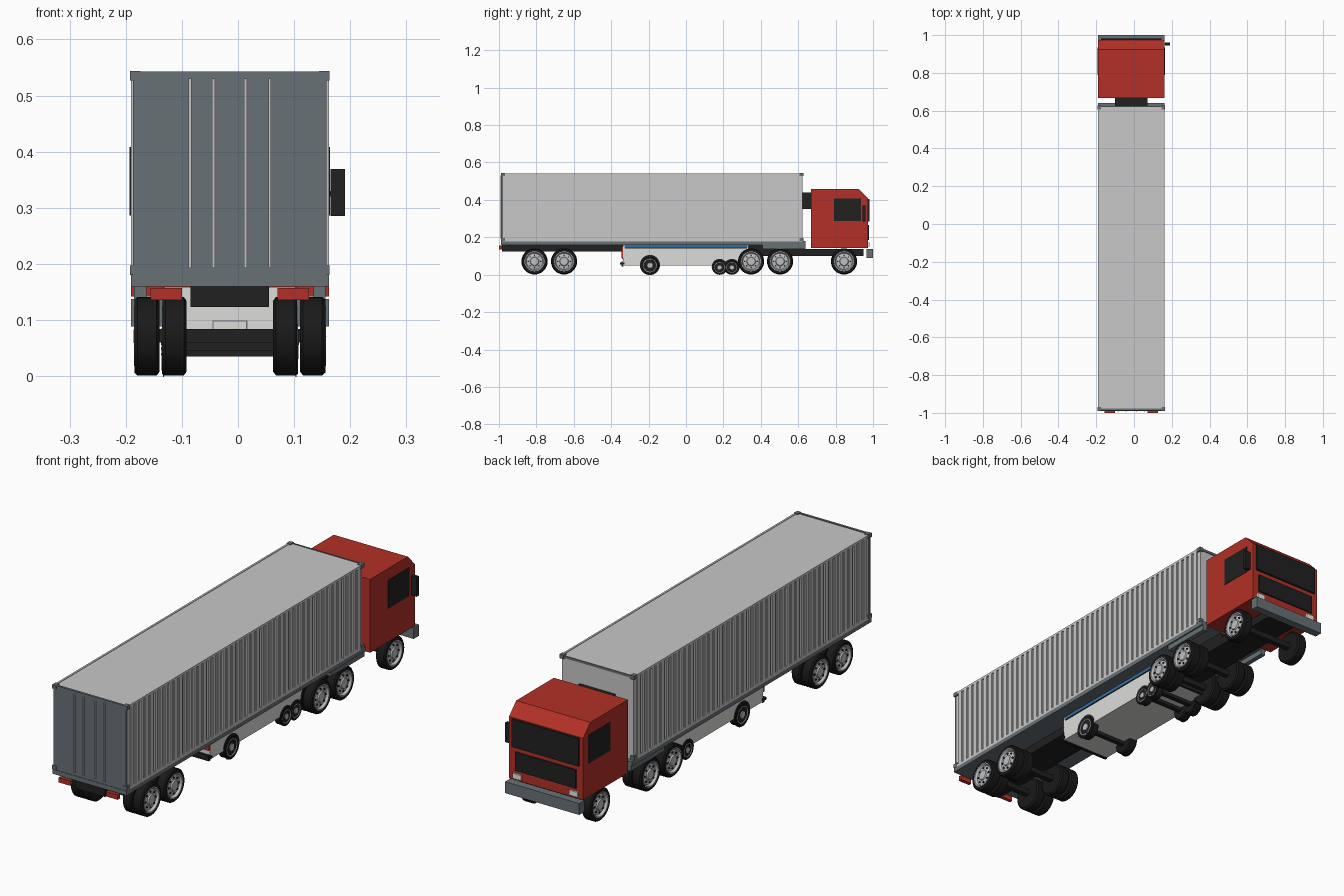
import bpy, bmesh, math
from mathutils import Matrix, Vector

cube = bpy.data.objects.get("Cube")
if cube:
    bpy.data.objects.remove(cube)

CX = -0.0145  # centre line of the vehicle


def material(name, r, g, b):
    m = bpy.data.materials.new(name)
    m.use_nodes = True
    m.diffuse_color = (r, g, b, 1)
    m.node_tree.nodes["Principled BSDF"].inputs["Base Color"].default_value = (r, g, b, 1)
    return m


RED = material("cab red", 0.45, 0.03, 0.02)
LIGHT = material("container grey", 0.58, 0.58, 0.58)
STEEL = material("steel grey", 0.14, 0.165, 0.18)
BLACK = material("frame black", 0.015, 0.015, 0.016)
TYRE = material("tyre black", 0.01, 0.01, 0.01)
RIM = material("rim silver", 0.52, 0.53, 0.55)
WHITE = material("coach white", 0.72, 0.72, 0.7)
BLUE = material("window blue", 0.03, 0.16, 0.4)
LAMP = material("lamp white", 0.8, 0.8, 0.76)


def finish(name, bm, mat, smooth=False):
    bmesh.ops.recalc_face_normals(bm, faces=bm.faces)
    mesh = bpy.data.meshes.new(name)
    bm.to_mesh(mesh)
    bm.free()
    mesh.materials.append(mat)
    ob = bpy.data.objects.new(name, mesh)
    bpy.context.collection.objects.link(ob)
    if smooth:
        bpy.ops.object.select_all(action='DESELECT')
        ob.select_set(True)
        bpy.context.view_layer.objects.active = ob
        bpy.ops.object.shade_smooth_by_angle(angle=math.radians(35))
    return ob


def boxes(name, mat, *bounds):
    """Boxes as ((x0, x1), (y0, y1), (z0, z1)), x measured from the centre line."""
    bm = bmesh.new()
    for b in bounds:
        mid = Vector([sum(p) / 2 for p in b]) + Vector((CX, 0, 0))
        size = [abs(p[1] - p[0]) for p in b]
        bmesh.ops.create_cube(bm, size=1, matrix=Matrix.Translation(mid) @ Matrix.Diagonal((*size, 1)))
    return finish(name, bm, mat)


def pair(name, mat, x, y, z):
    return boxes(name, mat, (x, y, z), ((-x[1], -x[0]), y, z))


def lathe(name, mat, profile, side, x, y, z):
    """Turn (offset, radius) points about an axle; offset runs outwards from x."""
    bm = bmesh.new()
    vs = [bm.verts.new((a, r, 0)) for a, r in profile]
    es = [bm.edges.new(p) for p in zip(vs, vs[1:])]
    bmesh.ops.spin(bm, geom=vs + es, axis=(1, 0, 0), cent=(0, 0, 0),
                   angle=math.tau, steps=32)
    bmesh.ops.remove_doubles(bm, verts=bm.verts, dist=1e-5)
    bmesh.ops.transform(bm, verts=bm.verts, matrix=Matrix.Translation((CX + side * x, y, z))
                        @ Matrix.Diagonal((side, 1, 1, 1)))
    return finish(name, bm, mat, True)


def wheel(name, side, x, y, r, w):
    """Tyre, dished rim and vent holes; x is the inner face, w the width."""
    z = r + 0.001
    lathe(name + "_tyre", TYRE, [(0, 0), (0, r * .9), (w * .12, r), (w * .88, r),
          (w, r * .93), (w, r * .75), (w * .9, r * .74)], side, x, y, z)
    lathe(name + "_rim", RIM, [(w * .9, r * .77), (w * 1.02, r * .76), (w * 1.02, r * .7),
          (w * .8, r * .62), (w * .9, r * .34), (w * 1.02, r * .3), (w * 1.04, 0)],
          side, x, y, z)
    bm = bmesh.new()
    for i in range(8):
        a = math.tau * i / 8
        at = (CX + side * (x + w * .87), y + r * .48 * math.cos(a), z + r * .48 * math.sin(a))
        bmesh.ops.create_cone(bm, cap_ends=True, segments=8, radius1=r * .06, radius2=r * .06,
                              depth=0.006, matrix=Matrix.Translation(at)
                              @ Matrix.Rotation(math.pi / 2, 4, 'Y'))
    finish(name + "_holes", bm, BLACK)


# Container shell with ribbed sides
boxes("container_body", LIGHT, ((-.171, .171), (-.98, .622), (.178, .54)))
RIBS, START, END = 48, -.965, .61
step = (END - START) / RIBS
ribs = []
for i in range(RIBS):
    y = START + step * (i + .2)
    ribs += [((s * .17, s * .1765), (y, y + step * .6), (.19, .532)) for s in (-1, 1)]
boxes("side_ribs", LIGHT, *ribs)
pair("top_side_rails", LIGHT, (.168, .1765), (-.982, .622), (.532, .542))
pair("bottom_side_rails", LIGHT, (.168, .1765), (-.982, .622), (.178, .19))
boxes("rear_doors", STEEL, ((-.1725, .1725), (-.988, -.978), (.177, .543)))
boxes("lock_rods", LIGHT, *[((x - .0025, x + .0025), (-.993, -.986), (.193, .53))
                            for x in (-.071, -.029, .028, .071)])
corners = [((s * .159, s * .178), (y, y + .022), (z, z + .017))
           for s in (-1, 1) for y in (-.99, .606) for z in (.18, .527)]
boxes("corner_castings", STEEL, *corners)
boxes("front_top_rail", STEEL, ((-.16, .16), (.62, .626), (.532, .542)))

# Trailer bed and frame
boxes("trailer_bed", STEEL, ((-.1765, .1765), (-.99, .64), (.16, .179)))
boxes("trailer_frame", BLACK, ((-.07, .07), (-.985, -.3), (.123, .161)),
      ((-.07, .07), (.3, .64), (.135, .161)))
boxes("tractor_frame", BLACK, ((-.07, .07), (.29, .95), (.1, .137)))
pair("landing_boxes", STEEL, (.149, .1705), (.41, .64), (.137, .165))
pair("tail_lights", RED, (.085, .141), (-1, -.985), (.136, .157))

# Large wheels: twin tyres on every axle but the steering one
AXLES = {"trailer_rear": -.81, "trailer_front": -.652,
         "drive_rear": .348, "drive_front": .503, "steer": .845}
for axle, y in AXLES.items():
    for side, label in ((1, "left"), (-1, "right")):
        wheel(f"{axle}_{label}_outer", side, .125, y, .07, .045)
        if axle != "steer":
            wheel(f"{axle}_{label}_inner", side, .077, y, .07, .043)
    boxes(axle + "_axle", BLACK, ((-.13, .13), (y - .012, y + .012), (.06, .084)))

# Cab: side profile extruded across the width
bm = bmesh.new()
outline = [(.668, .142), (.973, .142), (.973, .408), (.925, .458), (.668, .458)]
face = bm.faces.new([bm.verts.new((CX - .1765, y, z)) for y, z in outline])
ext = bmesh.ops.extrude_face_region(bm, geom=[face])
bmesh.ops.translate(bm, vec=(.353, 0, 0),
                    verts=[v for v in ext["geom"] if isinstance(v, bmesh.types.BMVert)])
finish("cab", bm, RED)
boxes("windscreen", BLACK, ((-.16, .16), (.97, .982), (.285, .405)))
boxes("grille", BLACK, ((-.145, .145), (.97, .979), (.185, .265)))
pair("headlights", LAMP, (.115, .155), (.97, .981), (.15, .172))
pair("side_windows", BLACK, (.17, .1785), (.79, .935), (.286, .408))
boxes("bumper", STEEL, ((-.1765, .1765), (.965, 1), (.088, .137)))
boxes("mirror", BLACK, ((.179, .205), (.945, .96), (.285, .369)))
boxes("mirror_arm", BLACK, ((.17, .185), (.95, .956), (.32, .33)))
boxes("cab_rear_unit", BLACK, ((-.085, .085), (.62, .67), (.35, .44)))

# Small coach carried beneath the bed
H = .117
boxes("coach_body", WHITE, ((-H, H), (-.338, .335), (.05, .159)))
pair("coach_windows", BLUE, (H - .004, H + .002), (-.33, .33), (.146, .159))
pair("coach_trim", BLACK, (H - .004, H + .003), (-.325, .325), (.141, .146))
boxes("coach_bumpers", BLACK, ((-H, H), (-.345, -.335), (.045, .07)),
      ((-H, H), (.332, .342), (.045, .07)))
pair("coach_tail_lights", RED, (.09, H), (-.345, -.335), (.09, .15))
boxes("coach_plate_border", STEEL, ((-.031, .031), (-.34, -.337), (.081, .099)))
boxes("coach_plate", WHITE, ((-.029, .029), (-.3415, -.338), (.083, .097)))
pair("coach_side_lamps", BLACK, (H, H + .006), (-.352, -.33), (.055, .066))
for n, y in (("front", -.193), ("middle", .18), ("rear", .245)):
    r = .048 if n == "front" else .038
    for side, label in ((1, "left"), (-1, "right")):
        wheel(f"coach_{n}_{label}", side, .085, y, r, .036)
        lathe(f"coach_{n}_{label}_arch", BLACK, [(0, 0), (0, r * 1.12), (.002, r * 1.12), (.002, 0)],
              side, H, y, r + .004)
    boxes(f"coach_{n}_axle", BLACK, ((-.09, .09), (y - .01, y + .01), (.035, .052)))
